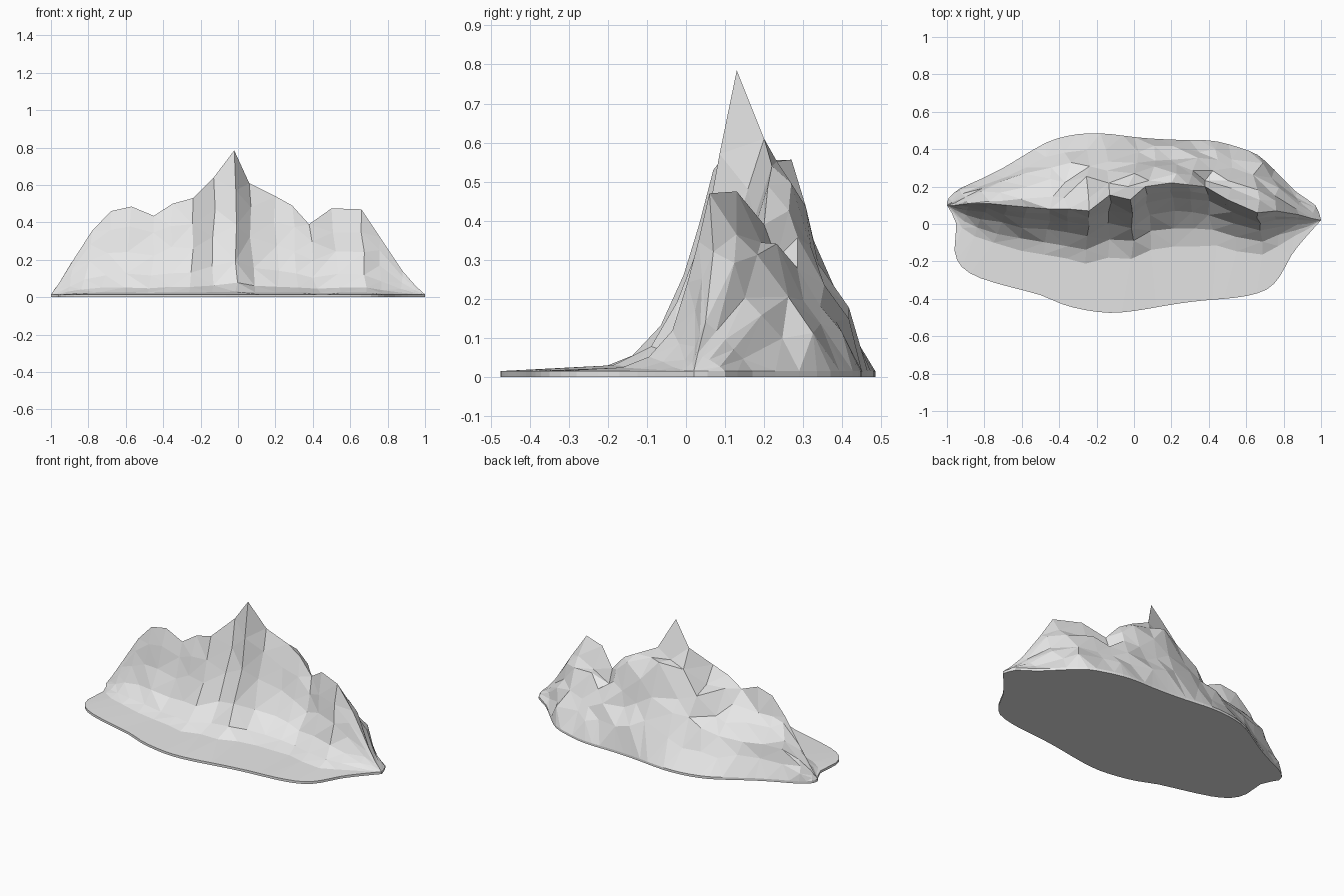
import bpy
import bmesh
import random
from mathutils import Vector

random.seed(7)
default_cube = bpy.data.objects.get("Cube")
if default_cube:
    bpy.data.objects.remove(default_cube, do_unlink=True)

RIM = 0.015  # thickness of the base slab

# Crest line, left-hand to right-hand end: x, y, height
ridge = [(-1, .1, RIM), (-.96, .1, .07), (-.88, .11, .2), (-.78, .11, .355),
         (-.68, .1, .46), (-.57, .09, .485), (-.45, .08, .435), (-.35, .08, .5),
         (-.24, .07, .53), (-.13, .155, .64), (-.02, .13, .785), (.06, .2, .61),
         (.2, .22, .54), (.29, .21, .49), (.38, .2, .39), (.5, .13, .475),
         (.66, .06, .47), (.76, .07, .32), (.88, .05, .14), (.95, .03, .06),
         (1, .02, RIM)]

# Base outline in front of and behind each crest point: x, y
front = [(-1, .1), (-.95, 0), (-.96, -.14), (-.92, -.23), (-.82, -.29),
         (-.65, -.34), (-.5, -.38), (-.38, -.43), (-.26, -.46), (-.13, -.475),
         (0, -.465), (.12, -.445), (.24, -.425), (.36, -.41), (.48, -.4),
         (.6, -.385), (.71, -.35), (.78, -.28), (.84, -.17), (.91, -.08), (1, .02)]
back = [(-1, .1), (-.99, .14), (-.93, .19), (-.82, .24), (-.7, .3),
        (-.6, .36), (-.47, .435), (-.36, .47), (-.24, .485), (-.12, .48),
        (0, .465), (.12, .455), (.24, .45), (.35, .45), (.45, .44),
        (.56, .41), (.66, .37), (.75, .29), (.87, .17), (.97, .1), (1, .02)]

# Slope profiles: (distance from crest, share of crest height)
cliff = [(.035, .76), (.07, .5), (.13, .23), (.2, .08), (.28, .02)]
hillside = [(.2, .82), (.4, .66), (.6, .46), (.8, .25)]


def smooth_outline(points):
    """Insert a smooth midpoint between neighbouring outline points."""
    pts = [Vector((x, y, RIM)) for x, y in points]
    last = len(pts) - 1
    result = []
    for i in range(last):
        before, after = pts[max(i - 1, 0)], pts[min(i + 2, last)]
        middle = (pts[i] + pts[i + 1]) * 9 / 16 - (before + after) / 16
        result += [pts[i], middle]
    return result + [pts[last]]


def slope_column(crest, foot, profile, is_front):
    """Points running down one side of the mountain from a crest point."""
    top = Vector(crest)
    base = Vector((foot[0], foot[1], RIM))
    width = abs(base.y - top.y)
    rough = min(1, (top.z - RIM) * 2.5) * (0.35 if is_front else 1)
    column = [top]
    for distance, share in profile:
        if is_front:
            t = distance * min(1.2, width / .53) / max(width, .001)
        else:
            t = distance
        p = top.lerp(base, t)
        p.z = RIM + (top.z - RIM) * share
        if not is_front:
            p.z = min(p.z, .55)
        # uneven rock
        p.x += random.uniform(-.03, .03) * rough
        p.y += random.uniform(-.02, .02) * rough
        p.z += (p.z - RIM) * random.uniform(-.15, .15) * rough
        column.append(p)
    return column


bm = bmesh.new()
shared = {}


def vert(p):
    key = tuple(round(c, 4) for c in p)
    if key not in shared:
        shared[key] = bm.verts.new(p)
    return shared[key]


def face(points):
    """Add a face, merging any corners that coincide."""
    corners = list(dict.fromkeys(vert(p) for p in points))
    if len(corners) > 2:
        bm.faces.new(corners)


def build_side(outline, profile, is_front):
    """Facets from the crest down to the rim on one side."""
    columns = [slope_column(c, f, profile, is_front) for c, f in zip(ridge, outline)]
    rim = smooth_outline(outline)
    for i in range(len(columns) - 1):
        a, b = columns[i], columns[i + 1]
        for r in range(len(profile)):
            face([a[r], b[r], b[r + 1], a[r + 1]])
        face([a[-1], b[-1], rim[2 * i + 2], rim[2 * i + 1], rim[2 * i]])
    return rim


front_rim = build_side(front, cliff, True)
back_rim = build_side(back, hillside, False)

# Thin slab edge and flat underside
loop = front_rim + back_rim[-2:0:-1]
ground = [Vector((p.x, p.y, 0)) for p in loop]
for i in range(len(loop)):
    j = (i + 1) % len(loop)
    face([loop[i], loop[j], ground[j], ground[i]])
face(ground)

bmesh.ops.recalc_face_normals(bm, faces=bm.faces[:])
bmesh.ops.triangulate(bm, faces=bm.faces[:], quad_method='SHORT_EDGE')
bmesh.ops.recalc_face_normals(bm, faces=bm.faces[:])

mesh = bpy.data.meshes.new("mountain")
bm.to_mesh(mesh)
bm.free()
mountain = bpy.data.objects.new("mountain", mesh)
bpy.context.collection.objects.link(mountain)

# Pale grey rock
rock = bpy.data.materials.new("pale_grey_rock")
rock.use_nodes = True
colour = (.8, .8, .8, 1)
rock.diffuse_color = colour
for node in rock.node_tree.nodes:
    if node.type == 'BSDF_PRINCIPLED':
        node.inputs["Base Color"].default_value = colour
        node.inputs["Roughness"].default_value = .9
mesh.materials.append(rock)
